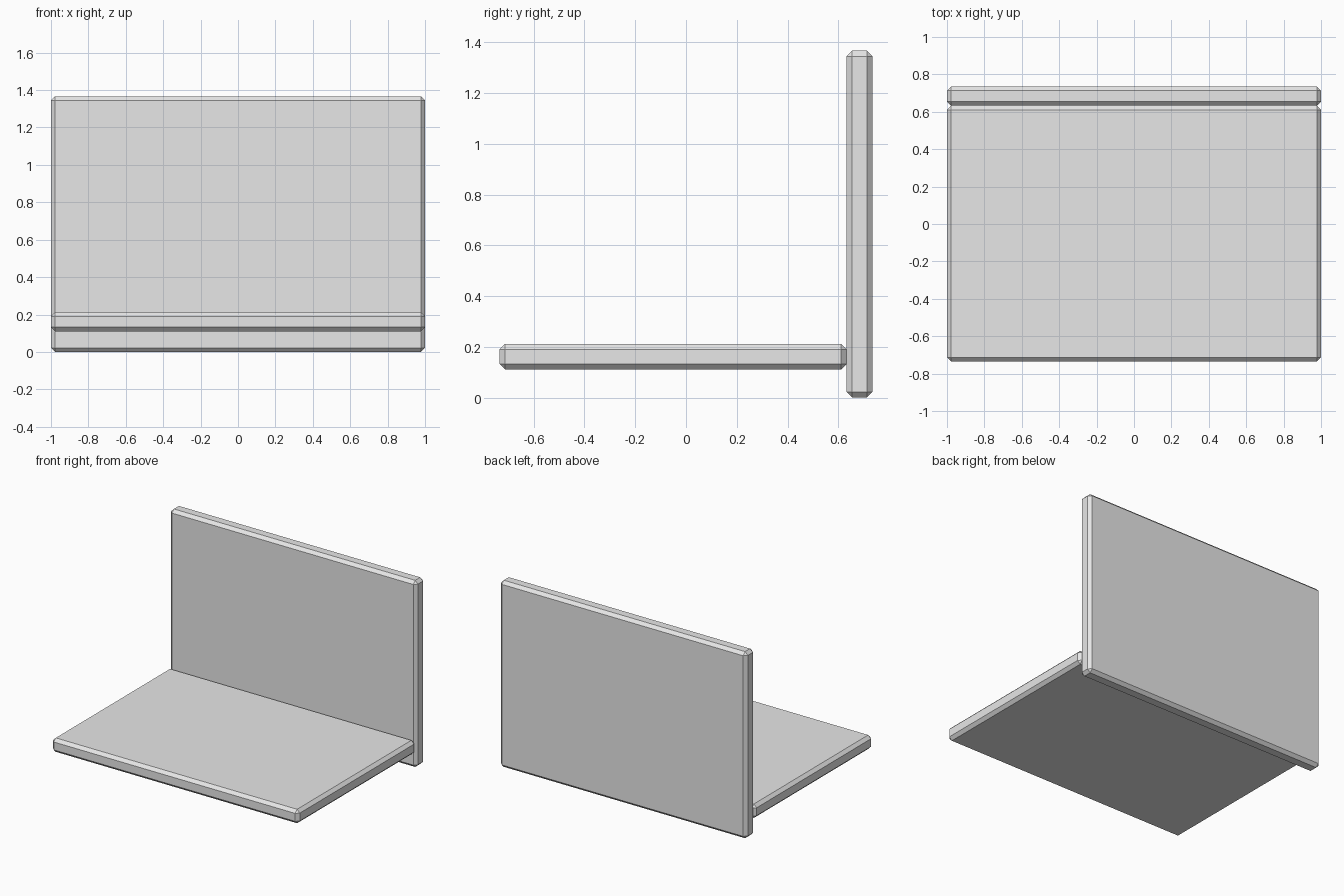
import bpy
import bmesh

# Remove the default cube
default_cube = bpy.data.objects.get("Cube")
if default_cube:
    bpy.data.objects.remove(default_cube, do_unlink=True)

# Single light grey material
GREY = (0.8, 0.8, 0.8, 1.0)
grey = bpy.data.materials.new("light_grey")
grey.use_nodes = True
grey.diffuse_color = GREY
grey.node_tree.nodes["Principled BSDF"].inputs["Base Color"].default_value = GREY

WIDTH, LENGTH, THICK, CHAMFER = 2.0, 1.367, 0.102, 0.022
HALF_DEPTH = (LENGTH + THICK) / 2
SEAT_BOTTOM = 0.11


def panel(name, size, center):
    """Flat-shaded board with chamfered edges."""
    bm = bmesh.new()
    bmesh.ops.create_cube(bm, size=1)
    bmesh.ops.scale(bm, vec=size, verts=bm.verts)
    bmesh.ops.bevel(bm, geom=bm.edges[:], offset=CHAMFER, segments=1,
                    affect='EDGES', clamp_overlap=True)
    mesh = bpy.data.meshes.new(name)
    bm.to_mesh(mesh)
    bm.free()
    mesh.materials.append(grey)
    obj = bpy.data.objects.new(name, mesh)
    obj.location = center
    bpy.context.collection.objects.link(obj)
    return obj


# Horizontal board
panel("seat", (WIDTH, LENGTH, THICK),
      (0, -HALF_DEPTH + LENGTH / 2, SEAT_BOTTOM + THICK / 2))

# Upright board behind it
panel("backrest", (WIDTH, THICK, LENGTH),
      (0, HALF_DEPTH - THICK / 2, LENGTH / 2))
